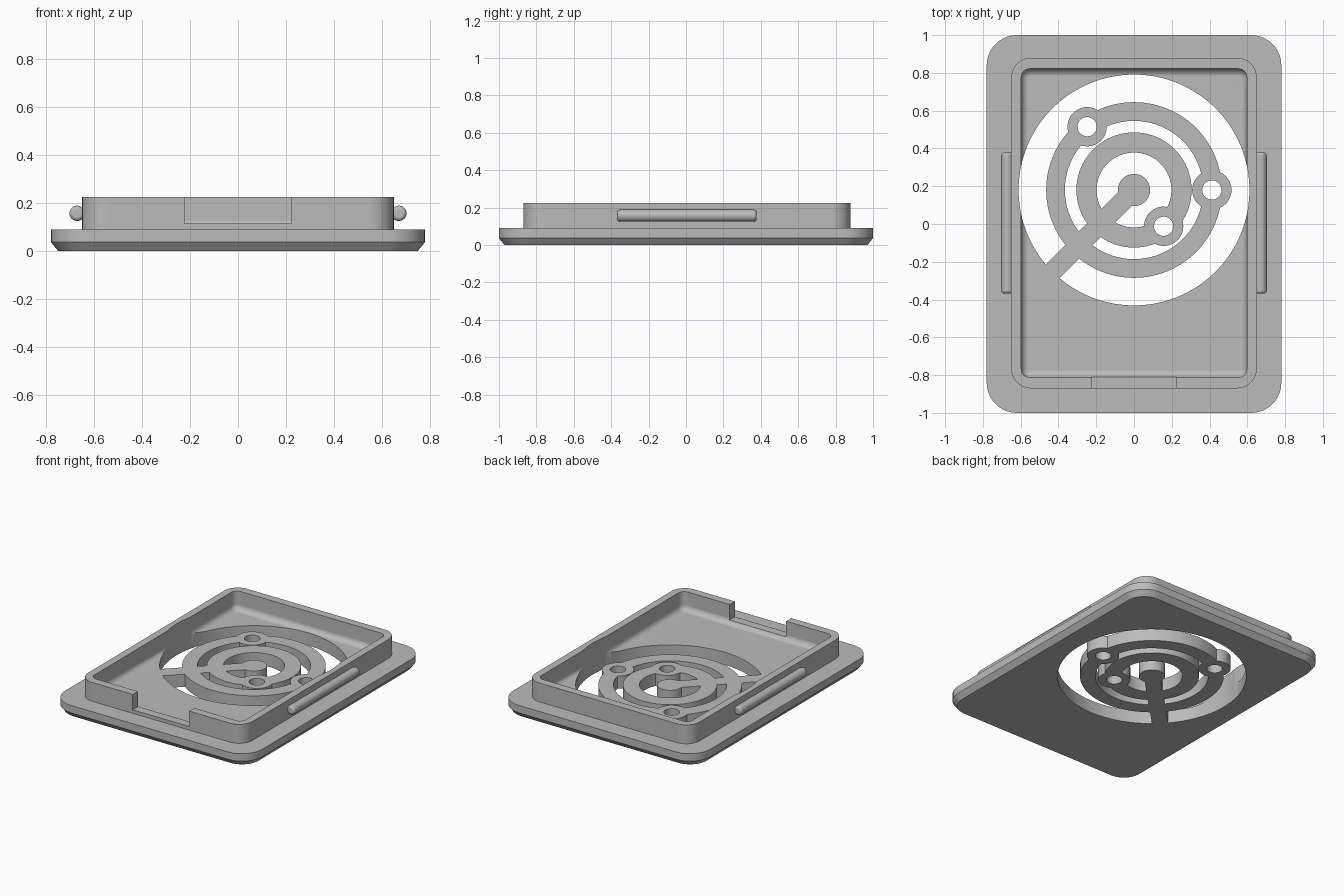
import bpy, bmesh, math
from math import sin, cos, pi, radians

if "Cube" in bpy.data.objects:
    bpy.data.objects.remove(bpy.data.objects["Cube"])

grey = bpy.data.materials.new("grey_plastic")
grey.diffuse_color = (0.5, 0.5, 0.5, 1)
grey.use_nodes = True
grey.node_tree.nodes["Principled BSDF"].inputs["Base Color"].default_value = grey.diffuse_color


def loft(name, loops, ring=False):
    """Skin equal-length point loops; cap the ends, or close into a ring."""
    bm = bmesh.new()
    rows = [[bm.verts.new(p) for p in l] for l in loops]
    pairs = list(zip(rows, rows[1:])) + ([(rows[-1], rows[0])] if ring else [])
    for a, b in pairs:
        n = len(a)
        for i in range(n):
            j = (i + 1) % n
            bm.faces.new((a[i], a[j], b[j], b[i]))
    if not ring:
        bm.faces.new(rows[0][::-1])
        bm.faces.new(rows[-1])
    bmesh.ops.recalc_face_normals(bm, faces=bm.faces)
    me = bpy.data.meshes.new(name)
    bm.to_mesh(me)
    bm.free()
    me.materials.append(grey)
    ob = bpy.data.objects.new(name, me)
    bpy.context.collection.objects.link(ob)
    return ob


def rounded(hx, hy, r, z, cy=0.0, seg=10):
    pts = []
    for k, (sx, sy) in enumerate(((1, 1), (-1, 1), (-1, -1), (1, -1))):
        for i in range(seg + 1):
            a = pi / 2 * (k + i / seg)
            pts.append((sx * (hx - r) + r * cos(a), cy + sy * (hy - r) + r * sin(a), z))
    return pts


def circle(x, y, r, z, n):
    return [(x + r * cos(2 * pi * i / n), y + r * sin(2 * pi * i / n), z) for i in range(n)]


def disc(name, x, y, r, z0, z1, n=48):
    return loft(name, [circle(x, y, r, z0, n), circle(x, y, r, z1, n)])


def tube(name, x, y, r0, r1, z0, z1, n=96):
    return loft(name, [circle(x, y, r, z, n) for r, z in
                       ((r1, z0), (r1, z1), (r0, z1), (r0, z0))], ring=True)


def activate(ob):
    bpy.ops.object.select_all(action='DESELECT')
    ob.select_set(True)
    bpy.context.view_layer.objects.active = ob


def subtract(target, tool):
    tool.hide_render = True
    m = target.modifiers.new("cut", 'BOOLEAN')
    m.operation, m.solver, m.object = 'DIFFERENCE', 'EXACT', tool
    activate(target)
    bpy.ops.object.modifier_apply(modifier=m.name)
    bpy.data.objects.remove(tool)


def smooth(ob):
    activate(ob)
    bpy.ops.object.shade_smooth_by_angle(angle=radians(30))
    w = ob.modifiers.new("even_normals", 'WEIGHTED_NORMAL')
    w.keep_sharp = True


# Chamfered plate, raised rim and filleted pocket in one skin
FLOOR, TOP, CY, F = 0.09, 0.225, 0.005, 0.04
loops = [rounded(0.75, 0.97, 0.13, 0),
         rounded(0.78, 1.0, 0.16, 0.037),
         rounded(0.78, 1.0, 0.16, FLOOR),
         rounded(0.65, 0.875, 0.105, FLOOR, CY),
         rounded(0.65, 0.875, 0.105, TOP, CY),
         rounded(0.597, 0.817, 0.045, TOP, CY)]
for i in range(7):
    a = pi / 2 * i / 6
    d = F * (1 - cos(a))
    loops.append(rounded(0.597 - d, 0.817 - d, 0.045 - d, FLOOR + F * (1 - sin(a)), CY))
cover = loft("cover", loops)

# Vent opening: a disc with the grille shape left out of it
GY = 0.18
BOSSES = ((-0.248, 0.515), (0.412, GY), (0.157, -0.012))
vent = disc("vent_cutter", 0, GY, 0.611, -0.1, 0.4, 128)
subtract(vent, tube("outer_ring", 0, GY, 0.366, 0.465, -0.2, 0.5))
subtract(vent, tube("inner_ring", 0, GY, 0.198, 0.305, -0.2, 0.5))
subtract(vent, disc("hub", 0, GY, 0.085, -0.2, 0.5))
c, h = cos(pi / 4), 0.052
spoke = [(-c * t + c * s, GY - c * t - c * s) for t, s in ((0, h), (0, -h), (0.8, -h), (0.8, h))]
subtract(vent, loft("spoke", [[(x, y, z) for x, y in spoke] for z in (-0.2, 0.5)]))
for x, y in BOSSES:
    subtract(vent, disc("boss", x, y, 0.104, -0.2, 0.5))
subtract(cover, vent)

# Screw holes through the bosses
for x, y in BOSSES:
    subtract(cover, disc("screw_hole", x, y, 0.051, -0.1, 0.4, 32))

# Notch in the front wall
notch = [(-0.223, -0.95), (0.223, -0.95), (0.223, -0.803), (-0.223, -0.803)]
subtract(cover, loft("notch", [[(x, y, z) for x, y in notch] for z in (0.115, 0.4)]))
smooth(cover)

# Rounded snap ridges on both long sides
R, L, E = 0.032, 0.373, 0.016
for side, name in ((1, "right_snap_ridge"), (-1, "left_snap_ridge")):
    prof = [(-L + E * (1 - sin(a)), R - E * (1 - cos(a))) for a in
            [pi / 2 * (1 - i / 4) for i in range(5)]]
    prof = [(y, r) for y, r in prof][::1]
    ends = [(-L + E - E * cos(pi / 2 * i / 4), R - E + E * sin(pi / 2 * i / 4)) for i in range(5)]
    prof = ends + [(-y, r) for y, r in reversed(ends)]
    ridge = loft(name, [[(side * 0.671 + r * cos(2 * pi * k / 32), CY + y,
                          0.157 + r * sin(2 * pi * k / 32)) for k in range(32)]
                        for y, r in prof])
    smooth(ridge)
